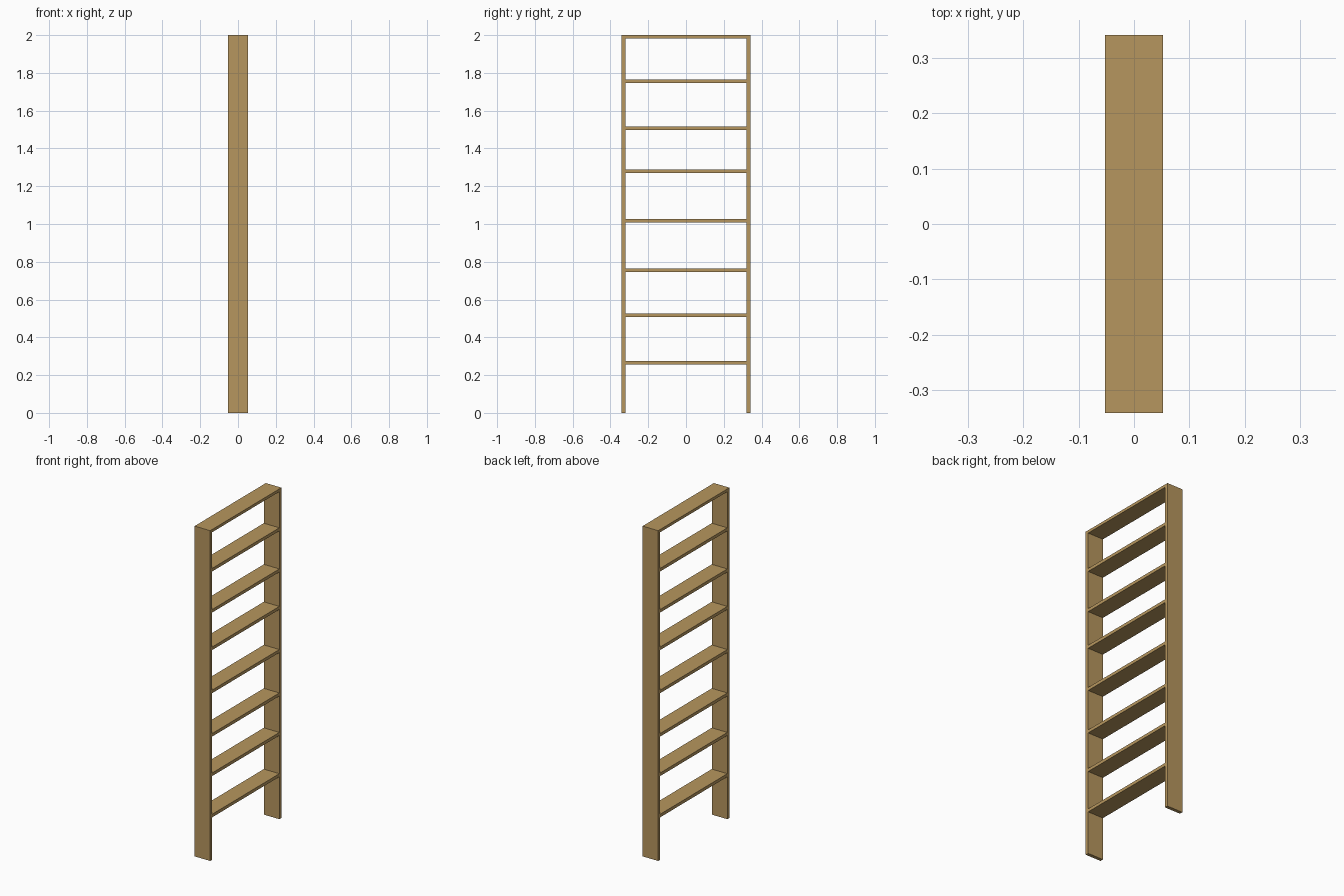
import bpy

if "Cube" in bpy.data.objects:
    bpy.data.objects.remove(bpy.data.objects["Cube"])

wood = bpy.data.materials.new("oak_wood")
wood.diffuse_color = (0.47, 0.305, 0.112, 1)
wood.use_nodes = True
wood.node_tree.nodes["Principled BSDF"].inputs["Base Color"].default_value = wood.diffuse_color

W, D, T = 0.341, 0.052, 0.02  # half width, half depth, rail thickness


def board(name, lo, hi):
    bpy.ops.mesh.primitive_cube_add(size=1, location=[(a + b) / 2 for a, b in zip(lo, hi)])
    ob = bpy.context.object
    ob.name = name
    ob.scale = [b - a for a, b in zip(lo, hi)]
    bpy.ops.object.transform_apply(location=False, rotation=False, scale=True)
    ob.data.materials.append(wood)


# Upright side boards
TOP = 1.983
board("left_upright", (-D, -W, 0), (D, -W + T, TOP))
board("right_upright", (-D, W - T, 0), (D, W, TOP))

# Top board resting on the uprights
board("top_board", (-D, -W, TOP), (D, W, 2))

# Steps between the uprights
for i, z in enumerate((0.266, 0.516, 0.755, 1.018, 1.279, 1.506, 1.755)):
    board(f"step_{i + 1}", (-D, -W + T, z - 0.0095), (D, W - T, z + 0.0095))
